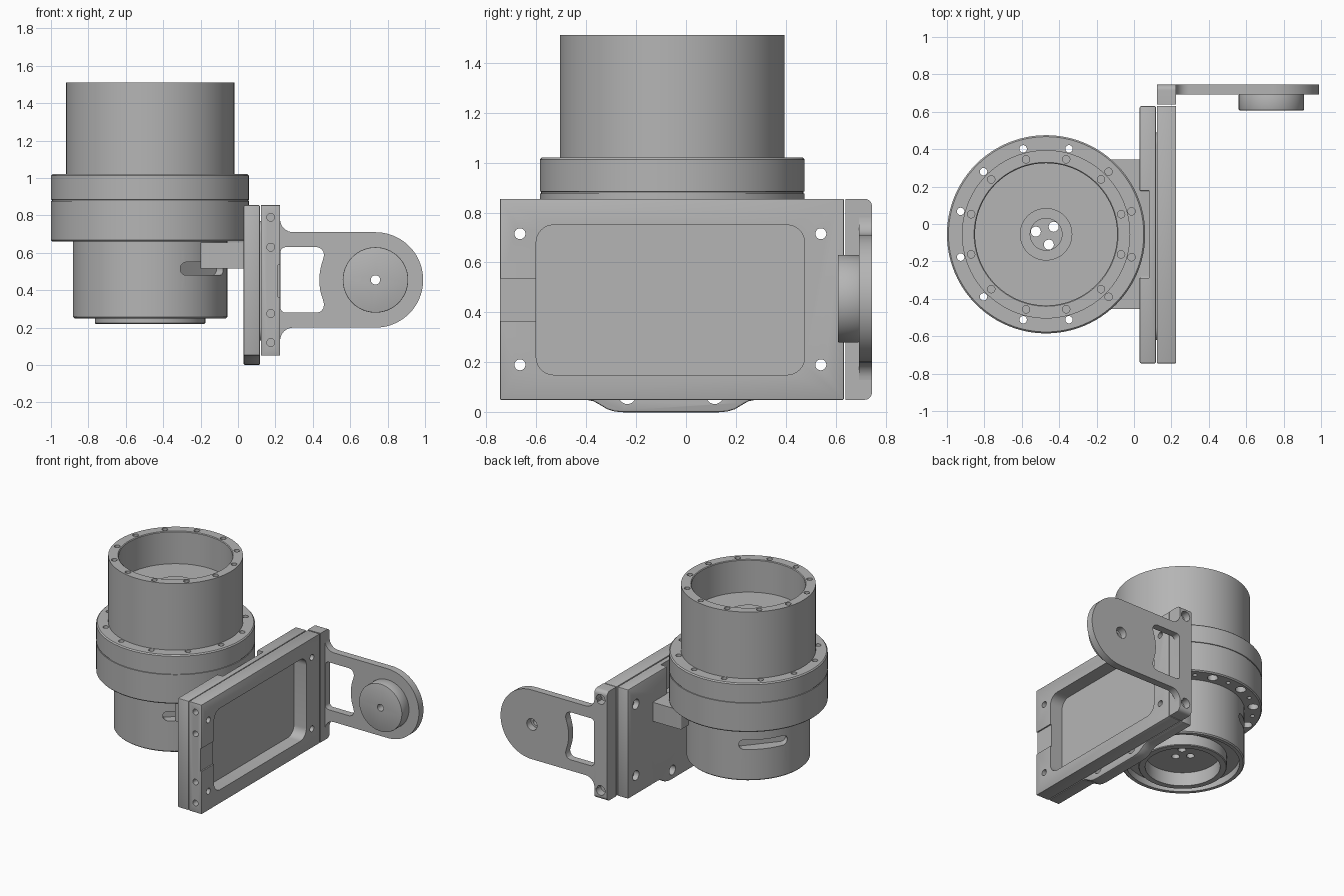
import bpy, bmesh
from math import sin, cos, radians, pi
from mathutils import Matrix, Vector

old = bpy.data.objects.get("Cube")
if old:
    bpy.data.objects.remove(old, do_unlink=True)

metal = bpy.data.materials.new("grey_metal")
metal.use_nodes = True
grey = (0.46, 0.46, 0.46, 1)
metal.diffuse_color = grey
metal.node_tree.nodes["Principled BSDF"].inputs["Base Color"].default_value = grey


# ---------- helpers ----------
def finish(name, bm):
    bmesh.ops.recalc_face_normals(bm, faces=bm.faces)
    mesh = bpy.data.meshes.new(name)
    bm.to_mesh(mesh)
    bm.free()
    mesh.materials.append(metal)
    ob = bpy.data.objects.new(name, mesh)
    bpy.context.collection.objects.link(ob)
    return ob


def arc(cx, cy, r, a0, a1, n=8):
    angles = [radians(a0 + (a1 - a0) * i / n) for i in range(n + 1)]
    return [(cx + r * cos(a), cy + r * sin(a)) for a in angles]


def rounded(x0, x1, y0, y1, r):
    return (arc(x1 - r, y0 + r, r, -90, 0) + arc(x1 - r, y1 - r, r, 0, 90)
            + arc(x0 + r, y1 - r, r, 90, 180) + arc(x0 + r, y0 + r, r, 180, 270))


def circle(cx, cy, r, n=24):
    return arc(cx, cy, r, 0, 360, n)[:-1]


def add_prism(bm, pts, axis, a, b):
    """Extrude a 2D outline along an axis from a to b."""
    place = {"X": lambda u, v, w: (w, u, v),
             "Y": lambda u, v, w: (u, w, v),
             "Z": lambda u, v, w: (u, v, w)}[axis]
    lo, hi = [[bm.verts.new(place(u, v, w)) for u, v in pts] for w in (a, b)]
    bm.faces.new(lo)
    bm.faces.new(hi)
    for i in range(len(pts)):
        j = (i + 1) % len(pts)
        bm.faces.new((lo[i], lo[j], hi[j], hi[i]))
    return lo + hi


def prism(name, pts, axis, a, b, bevel=0.0):
    bm = bmesh.new()
    add_prism(bm, pts, axis, a, b)
    bmesh.ops.recalc_face_normals(bm, faces=bm.faces)
    if bevel:
        rims = [e for e in bm.edges if e.calc_face_angle(0) > radians(60)]
        bmesh.ops.bevel(bm, geom=rims, offset=bevel, segments=2,
                        profile=0.5, affect="EDGES")
    return finish(name, bm)


def lathe(name, profile, cx, cy, steps=96):
    bm = bmesh.new()
    verts = [bm.verts.new((r, 0, z)) for r, z in profile]
    edges = [bm.edges.new(p) for p in zip(verts, verts[1:])]
    bmesh.ops.spin(bm, geom=verts + edges, cent=(0, 0, 0), axis=(0, 0, 1),
                   angle=2 * pi, steps=steps)
    bmesh.ops.remove_doubles(bm, verts=bm.verts, dist=1e-4)
    bmesh.ops.translate(bm, verts=bm.verts, vec=(cx, cy, 0))
    return finish(name, bm)


def cut(ob, cutter_bm):
    """Subtract a cutter mesh and bake the result."""
    cutter = finish("cutter", cutter_bm)
    cutter.hide_render = True
    mod = ob.modifiers.new("cut", "BOOLEAN")
    mod.object, mod.operation, mod.solver = cutter, "DIFFERENCE", "EXACT"
    mod.use_self = True
    dg = bpy.context.evaluated_depsgraph_get()
    mesh = bpy.data.meshes.new_from_object(ob.evaluated_get(dg))
    ob.modifiers.clear()
    ob.data = mesh
    bpy.data.objects.remove(cutter, do_unlink=True)


# ---------- round housing ----------
CX, CY = -0.47, -0.055
housing = lathe("round_housing", [
    (0, .32), (.25, .32), (.25, .22), (.29, .22), (.295, .225), (.295, .3),
    (.38, .3), (.38, .25), (.405, .25), (.413, .258), (.413, .66),
    (.522, .66), (.53, .668), (.53, .876), (.525, .877), (.525, .883),
    (.53, .884), (.53, 1.012), (.522, 1.02), (.45, 1.02), (.45, 1.51),
    (.385, 1.51), (.38, 1.505), (.38, 1.27), (.14, 1.27), (.14, 1.29),
    (.085, 1.29), (.085, .36), (0, .36)], CX, CY)


def ring(bm, count, start, radius, hole, z0, z1):
    for x, y in arc(CX, CY, radius, start, start + 360, count)[:-1]:
        add_prism(bm, circle(x, y, hole, 16), "Z", z0, z1)


holes = bmesh.new()
ring(holes, 12, 15, .473, .02, .6, 1.1)       # flange through holes
ring(holes, 12, 15, .415, .02, 1.45, 1.6)     # tube rim holes
ring(holes, 3, 45, .057, .027, .3, .4)        # centre holes
cut(housing, holes)
pockets = bmesh.new()
ring(pockets, 12, 15, .473, .036, .6, .72)    # underside counterbores
ring(pockets, 12, 0, .473, .015, .6, .7)
for angle in (140, -43):                      # side slots
    vs = add_prism(pockets, rounded(-.168, .168, .48, .55, .034), "Y", .33, .5)
    turn = Matrix.Translation((CX, CY, 0)) @ Matrix.Rotation(radians(angle - 90), 4, "Z")
    bmesh.ops.transform(pockets, matrix=turn, verts=vs)
cut(housing, pockets)

# ---------- joining block ----------
prism("joining_block", rounded(-.2, .035, -.455, .345, .01), "Z", .515, .655)

# ---------- back plate with lower tab ----------
MID = -0.06
tab = [(.34, .05), (.31, .044), (.285, .03), (.255, .012), (.225, .003), (.19, 0)]
outline = ([(-.745, .855), (-.745, .05)] + [(MID - d, z) for d, z in tab]
           + [(MID + d, z) for d, z in reversed(tab)] + [(.63, .05), (.63, .855)])
back_plate = prism("back_plate", outline, "X", .03, .118, .008)
corners = [(y, z) for y in (-.665, .54) for z in (.19, .715)]
c = bmesh.new()
add_prism(c, rounded(-.29, .18, .65, .95, .01), "X", -.1, .08)  # flange clearance
for y, z in corners:
    add_prism(c, circle(y, z, .022), "X", -.1, .3)
for y in (-.235, .115):
    add_prism(c, circle(y, .068, .035), "X", -.1, .3)
cut(back_plate, c)
c = bmesh.new()
for y, z in corners:
    add_prism(c, circle(y, z, .036), "X", -.1, .07)
cut(back_plate, c)

# ---------- front frame ----------
frame = prism("window_frame", [(-.745, .05), (.632, .05), (.632, .855), (-.745, .855)],
              "X", .122, .225, .004)
c = bmesh.new()
add_prism(c, rounded(-.6, .475, .15, .75, .07), "X", 0, .4)
for y, z in corners:
    add_prism(c, circle(y, z, .022), "X", 0, .4)
for z in (.12, .275, .63, .79):
    add_prism(c, circle(.175, z, .021), "Y", -.9, -.65)
cut(frame, c)
c = bmesh.new()
add_prism(c, [(-.9, .365), (-.55, .365), (-.55, .535), (-.9, .535)], "X", .215, .4)
cut(frame, c)
# thin core joining the two plates
prism("plate_core", rounded(-.62, .49, .13, .77, .07), "X", .11, .124)

# ---------- arm foot ----------
foot = prism("arm_foot", [(.638, .05)] + arc(.715, .08, .03, -90, 0)
             + arc(.715, .825, .03, 0, 90) + [(.638, .855)], "X", .122, .225)
c = bmesh.new()
for z in (.12, .79):
    add_prism(c, circle(.175, z, .036), "Y", .69, .9)
cut(foot, c)

# ---------- arm with window ----------
AX, AZ = .735, .455
arm = prism("swing_arm", [(.2, .13)] + arc(.295, .13, .07, 180, 90)
            + arc(AX, AZ, .255, -90, 90, 40) + arc(.295, .78, .07, 270, 180)
            + [(.2, .78)], "Y", .692, .745)
corner = [(.425, .28), (.445, .288), (.457, .305), (.46, .325)]
window = (arc(.255, .308, .028, 180, 270) + corner + arc(AX, AZ, .3, 200, 160, 12)
          + [(x, 2 * AZ - z) for x, z in reversed(corner)]
          + arc(.255, .602, .028, 90, 180))
c = bmesh.new()
add_prism(c, window, "Y", .6, .9)
add_prism(c, circle(AX, AZ, .042), "Y", .6, .9)
cut(arm, c)

# ---------- round boss on the arm ----------
boss = prism("arm_boss", circle(AX, AZ, .175, 64), "Y", .608, .694, .004)
prism_bm = bmesh.new()
add_prism(prism_bm, circle(AX, AZ, .025), "Y", .5, .8)
cut(boss, prism_bm)

# ---------- smooth shading with sharp edges ----------
for ob in bpy.context.collection.objects:
    if ob.type == "MESH" and ob.data.materials and ob.data.materials[0] == metal:
        ob.data.shade_smooth()
        ob.data.set_sharp_from_angle(angle=radians(30))
